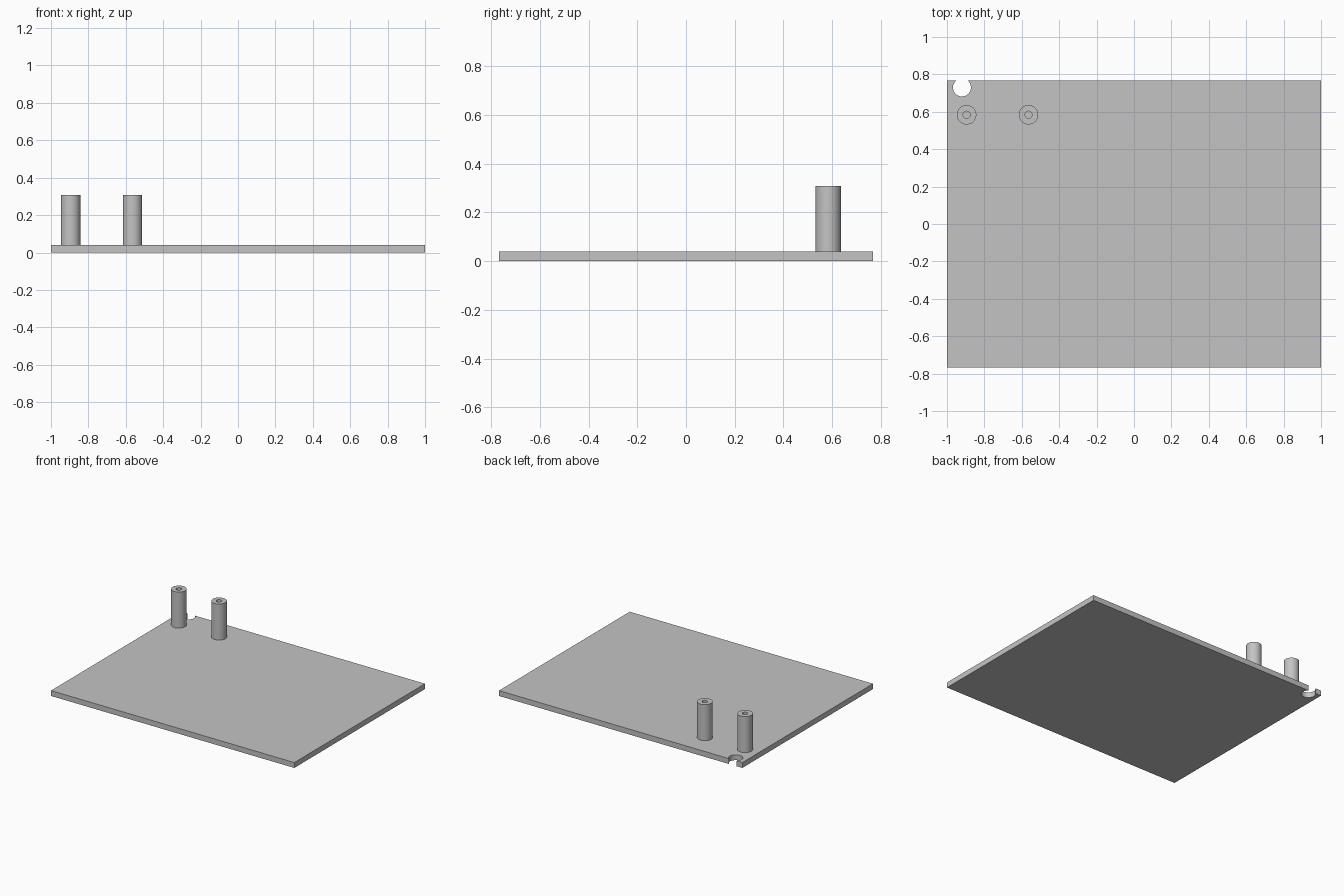
import bpy
import bmesh
import math

cube = bpy.data.objects.get("Cube")
if cube:
    bpy.data.objects.remove(cube, do_unlink=True)

# Single grey material
grey = bpy.data.materials.new("plain grey")
grey.use_nodes = True
COLOUR = (0.55, 0.55, 0.55, 1)
grey.diffuse_color = COLOUR
grey.node_tree.nodes["Principled BSDF"].inputs["Base Color"].default_value = COLOUR

HALF_X, HALF_Y, THICK = 1.0, 0.767, 0.04


def finish(bm, name):
    bmesh.ops.recalc_face_normals(bm, faces=bm.faces)
    mesh = bpy.data.meshes.new(name)
    bm.to_mesh(mesh)
    bm.free()
    mesh.materials.append(grey)
    obj = bpy.data.objects.new(name, mesh)
    bpy.context.collection.objects.link(obj)
    bpy.ops.object.select_all(action="DESELECT")
    obj.select_set(True)
    bpy.context.view_layer.objects.active = obj
    bpy.ops.object.shade_smooth_by_angle(angle=math.radians(30))
    return obj


# Base plate, with a round notch that breaks through the back edge
def base_plate(notch_x, notch_y, radius, steps=40):
    start = math.asin((HALF_Y - notch_y) / radius)
    sweep = math.pi + 2 * start
    outline = [(-HALF_X, HALF_Y), (-HALF_X, -HALF_Y), (HALF_X, -HALF_Y), (HALF_X, HALF_Y)]
    for i in range(steps + 1):
        a = start - sweep * i / steps
        outline.append((notch_x + radius * math.cos(a), notch_y + radius * math.sin(a)))
    bm = bmesh.new()
    face = bm.faces.new([bm.verts.new((x, y, 0)) for x, y in outline])
    top = bmesh.ops.extrude_face_region(bm, geom=[face])["geom"]
    verts = [g for g in top if isinstance(g, bmesh.types.BMVert)]
    bmesh.ops.translate(bm, verts=verts, vec=(0, 0, THICK))
    bmesh.ops.triangulate(bm, faces=[f for f in bm.faces if len(f.verts) > 4])
    return finish(bm, "base_plate")


# Hollow post: a wall profile spun around its axis, the plate closes the bore
def post(name, x, y, outer=0.052, bore=0.019, top=0.308, steps=48):
    bm = bmesh.new()
    profile = [(outer, THICK), (outer, top), (bore, top), (bore, THICK)]
    verts = [bm.verts.new((r, 0, z)) for r, z in profile]
    edges = [bm.edges.new(pair) for pair in zip(verts, verts[1:])]
    bmesh.ops.spin(bm, geom=verts + edges, cent=(0, 0, 0), axis=(0, 0, 1),
                   angle=math.tau, steps=steps, use_merge=True)
    bmesh.ops.remove_doubles(bm, verts=bm.verts, dist=0.0001)
    # Close the foot ring so the tube is solid and its normals face out
    bmesh.ops.bridge_loops(bm, edges=[e for e in bm.edges if e.is_boundary])
    obj = finish(bm, name)
    obj.location = (x, y, 0)
    return obj


base_plate(-0.92, 0.73, 0.048)
post("outer_post", -0.895, 0.584)
post("inner_post", -0.564, 0.584)
